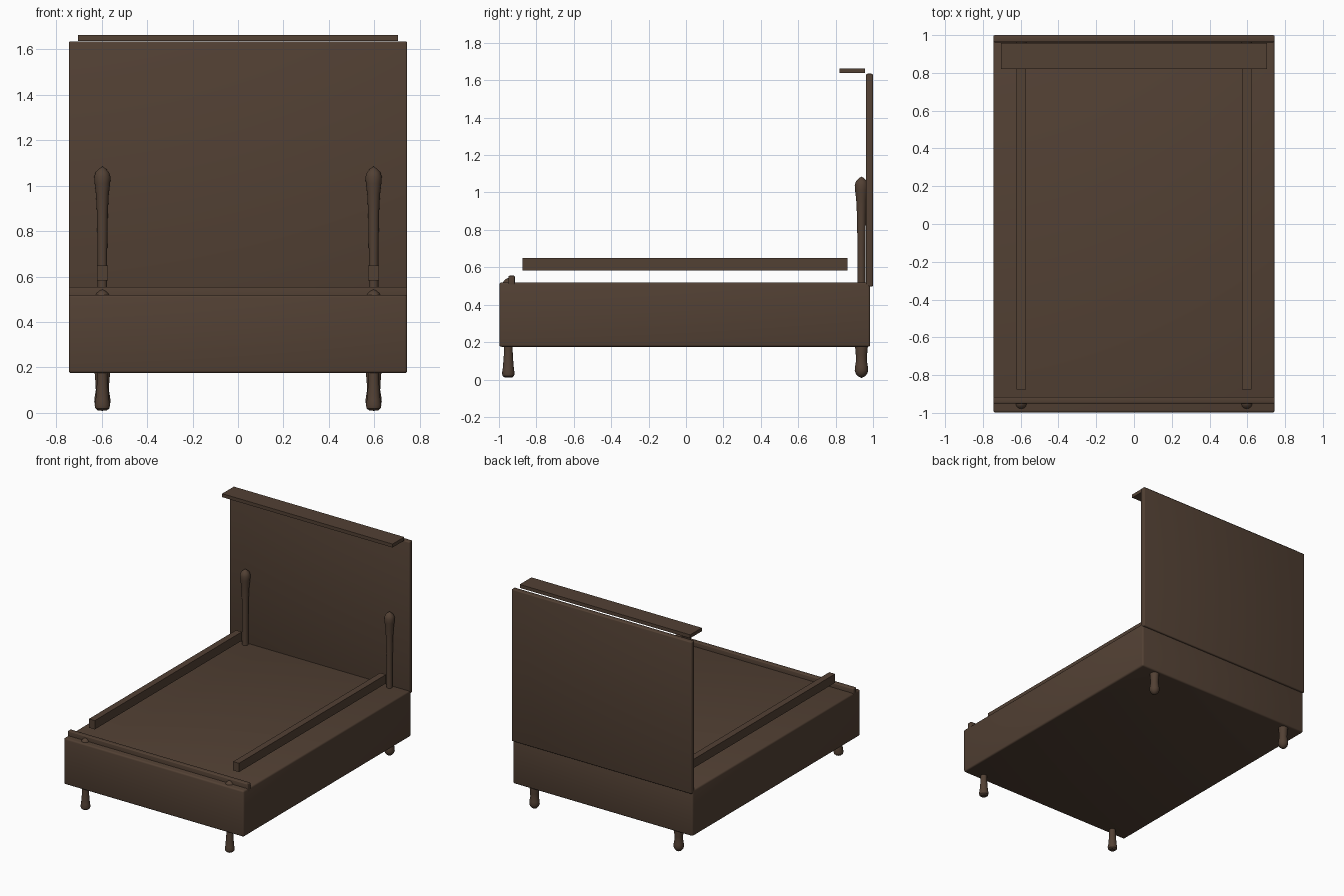
import bpy, bmesh, math

if "Cube" in bpy.data.objects:
    bpy.data.objects.remove(bpy.data.objects["Cube"])

wood = bpy.data.materials.new("dark_wood")
wood.diffuse_color = (0.085, 0.052, 0.034, 1)
wood.use_nodes = True
wood.node_tree.nodes["Principled BSDF"].inputs["Base Color"].default_value = wood.diffuse_color


def finish(name, bm):
    me = bpy.data.meshes.new(name)
    bmesh.ops.recalc_face_normals(bm, faces=bm.faces)
    bm.to_mesh(me)
    bm.free()
    ob = bpy.data.objects.new(name, me)
    bpy.context.collection.objects.link(ob)
    me.materials.append(wood)
    bpy.ops.object.select_all(action='DESELECT')
    ob.select_set(True)
    bpy.context.view_layer.objects.active = ob
    bpy.ops.object.shade_smooth_by_angle(angle=math.radians(35))
    return ob


def box(name, x, y, z, bevel=0.0):
    """Box from (min, max) ranges, with optional rounded edges."""
    bm = bmesh.new()
    bmesh.ops.create_cube(bm, size=1)
    for v in bm.verts:
        for i, (lo, hi) in enumerate((x, y, z)):
            v.co[i] = lo if v.co[i] < 0 else hi
    if bevel:
        bmesh.ops.bevel(bm, geom=bm.edges[:], offset=bevel, segments=3,
                        profile=0.5, affect='EDGES')
    return finish(name, bm)


def turned(name, x, y, profile, sides=24):
    """Lathe a list of (radius, height) around a vertical axis."""
    bm = bmesh.new()
    verts = [bm.verts.new((x + r, y, z)) for r, z in profile]
    edges = [bm.edges.new(p) for p in zip(verts, verts[1:])]
    bmesh.ops.spin(bm, geom=verts + edges, cent=(x, y, 0), axis=(0, 0, 1),
                   angle=2 * math.pi, steps=sides)
    bmesh.ops.remove_doubles(bm, verts=bm.verts, dist=0.0005)
    return finish(name, bm)


# bed base, headboard, top shelf and foot rail
box("bed_base", (-0.745, 0.745), (-0.998, 0.985), (0.175, 0.52), 0.012)
box("headboard", (-0.745, 0.745), (0.962, 1.0), (0.497, 1.635), 0.008)
box("headboard_shelf", (-0.705, 0.705), (0.82, 0.958), (1.638, 1.664))
box("foot_rail", (-0.745, 0.745), (-0.95, -0.915), (0.49, 0.555), 0.006)

# turned post profiles
rear = [(0, 0.008), (0.018, 0.017), (0.03, 0.03), (0.036, 0.048), (0.034, 0.07),
        (0.029, 0.1), (0.03, 0.13), (0.034, 0.175), (0.03, 0.25), (0.021, 0.5),
        (0.021, 0.7), (0.024, 0.88), (0.028, 0.96), (0.034, 1.01), (0.036, 1.04),
        (0.029, 1.06), (0.014, 1.076), (0, 1.085)]
front = [(0, 0.01), (0.02, 0.011), (0.031, 0.02), (0.034, 0.035), (0.03, 0.055),
         (0.028, 0.08), (0.024, 0.13), (0.023, 0.18), (0.024, 0.35), (0.03, 0.47),
         (0.033, 0.51), (0.025, 0.527), (0.012, 0.538), (0, 0.543)]

# mirrored posts and side rails
for side, s in (("left", -1), ("right", 1)):
    turned(f"rear_post_{side}", s * 0.597, 0.938, rear)
    turned(f"front_leg_{side}", s * 0.597, -0.95, front)
    c = s * 0.597
    box(f"side_rail_{side}", (c - 0.024, c + 0.024), (-0.875, 0.863), (0.583, 0.649))
